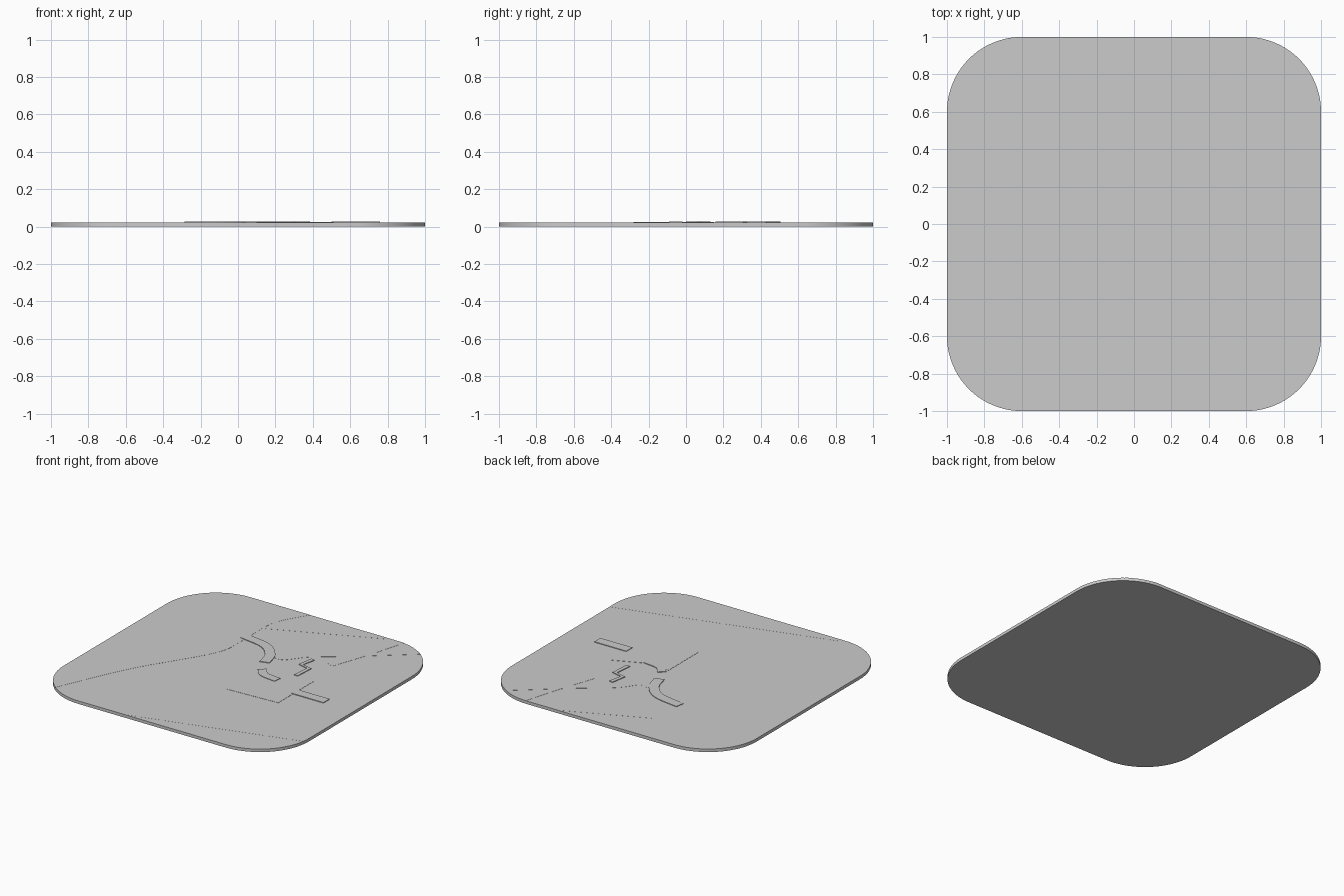
import bpy, bmesh, math
from mathutils import Vector

if "Cube" in bpy.data.objects:
    bpy.data.objects.remove(bpy.data.objects["Cube"])

# Rounded square outline shared by the base and used to trim the inlays
R, N = 0.4, 20
outline = []
for k, (sx, sy) in enumerate([(1, 1), (-1, 1), (-1, -1), (1, -1)]):
    for i in range(N + 1):
        a = math.radians(90 * k + 90 * i / N)
        outline.append(Vector((sx * (1 - R) + R * math.cos(a),
                               sy * (1 - R) + R * math.sin(a))))


def plate(name, pts, z0, z1, trim=True):
    """Flat plate from a 2D outline, trimmed to the rounded square."""
    bm = bmesh.new()
    bm.faces.new([bm.verts.new((p[0], p[1], z0)) for p in pts])
    bmesh.ops.triangulate(bm, faces=bm.faces[:])
    if trim:
        for a, b in zip(outline, outline[1:] + outline[:1]):
            d = b - a
            if d.length > 1e-5:
                bmesh.ops.bisect_plane(bm, geom=bm.verts[:] + bm.edges[:] + bm.faces[:],
                                       plane_co=(a.x, a.y, z0), plane_no=(d.y, -d.x, 0),
                                       clear_outer=True)
    bmesh.ops.dissolve_limit(bm, angle_limit=0.01, verts=bm.verts[:], edges=bm.edges[:])
    ext = bmesh.ops.extrude_face_region(bm, geom=bm.faces[:])
    bmesh.ops.translate(bm, vec=(0, 0, z1 - z0),
                        verts=[v for v in ext['geom'] if isinstance(v, bmesh.types.BMVert)])
    bmesh.ops.recalc_face_normals(bm, faces=bm.faces[:])
    me = bpy.data.meshes.new(name)
    bm.to_mesh(me)
    bm.free()
    ob = bpy.data.objects.new(name, me)
    bpy.context.collection.objects.link(ob)
    return ob


def smooth_path(pts, steps=8):
    """Catmull-Rom curve through the points."""
    p = [Vector(q) for q in pts]
    p = [2 * p[0] - p[1]] + p + [2 * p[-1] - p[-2]]
    out = []
    for a, b, c, d in zip(p, p[1:], p[2:], p[3:]):
        for i in range(steps):
            t = i / steps
            out.append(0.5 * (2 * b + (c - a) * t + (2 * a - 5 * b + 4 * c - d) * t * t
                              + (3 * b - a - 3 * c + d) * t ** 3))
    return out + [p[-2]]


def road(name, pts, width, z1, curved=True):
    """Ribbon of constant width along a path."""
    p = smooth_path(pts) if curved else [Vector(q) for q in pts]
    left, right = [], []
    for i, q in enumerate(p):
        t = (p[min(i + 1, len(p) - 1)] - p[max(i - 1, 0)]).normalized()
        n = Vector((-t.y, t.x)) * width / 2
        left.append(q + n)
        right.append(q - n)
    return plate(name, left + right[::-1], BASE - 0.004, z1)


BASE = 0.022

# Base slab
base = plate("base_slab", outline, 0, BASE, trim=False)
bpy.context.view_layer.objects.active = base
base.select_set(True)
bpy.ops.object.shade_smooth_by_angle(angle=math.radians(30))

# Land on the left, bounded by the shoreline
shore = smooth_path([(-0.88, -0.98), (-0.61, -0.39), (-0.29, 0.14), (-0.25, 0.4),
                     (-0.24, 0.75), (-0.1, 1.02)])
plate("west_land", shore + [(-1.1, 1.1), (-1.1, -1.1)], BASE - 0.004, BASE + 0.0008)

# Roads crossing the plate
road("south_road", [(-0.55, -1.03), (1.1, -0.57)], 0.12, BASE + 0.0005, False)
road("north_road", [(-0.3, 0.67), (0.5, 1.02)], 0.09, BASE + 0.0006, False)
road("east_road", [(0.06, 0.34), (0.14, 0.34), (0.25, 0.47), (0.5, 0.66), (0.9, 0.99)],
     0.05, BASE + 0.001)
road("branch_road", [(0.45, 0.43), (0.55, 0.72), (0.64, 1.03)], 0.05, BASE + 0.001)

# Raised block at the centre
plate("centre_block", [(0.1, -0.28), (0.51, -0.26), (0.51, 0.15), (0.3, 0.06), (0.1, 0.06)],
      BASE - 0.004, BASE + 0.0015)

# Raised route bends, zigzag and bar
TOP = 0.027
road("route_upper", [(-0.28, 0.47), (-0.08, 0.43), (0.03, 0.33), (0.07, 0.21)], 0.07, TOP)
road("route_lower", [(0.12, 0.11), (0.18, 0.05), (0.3, 0.03)], 0.06, TOP)
road("zigzag_mark", [(0.31, 0.43), (0.29, 0.32), (0.37, 0.3), (0.36, 0.16)], 0.03, TOP, False)
plate("side_bar", [(0.5, -0.09), (0.76, -0.09), (0.76, -0.02), (0.5, -0.02)],
      BASE - 0.004, TOP)
